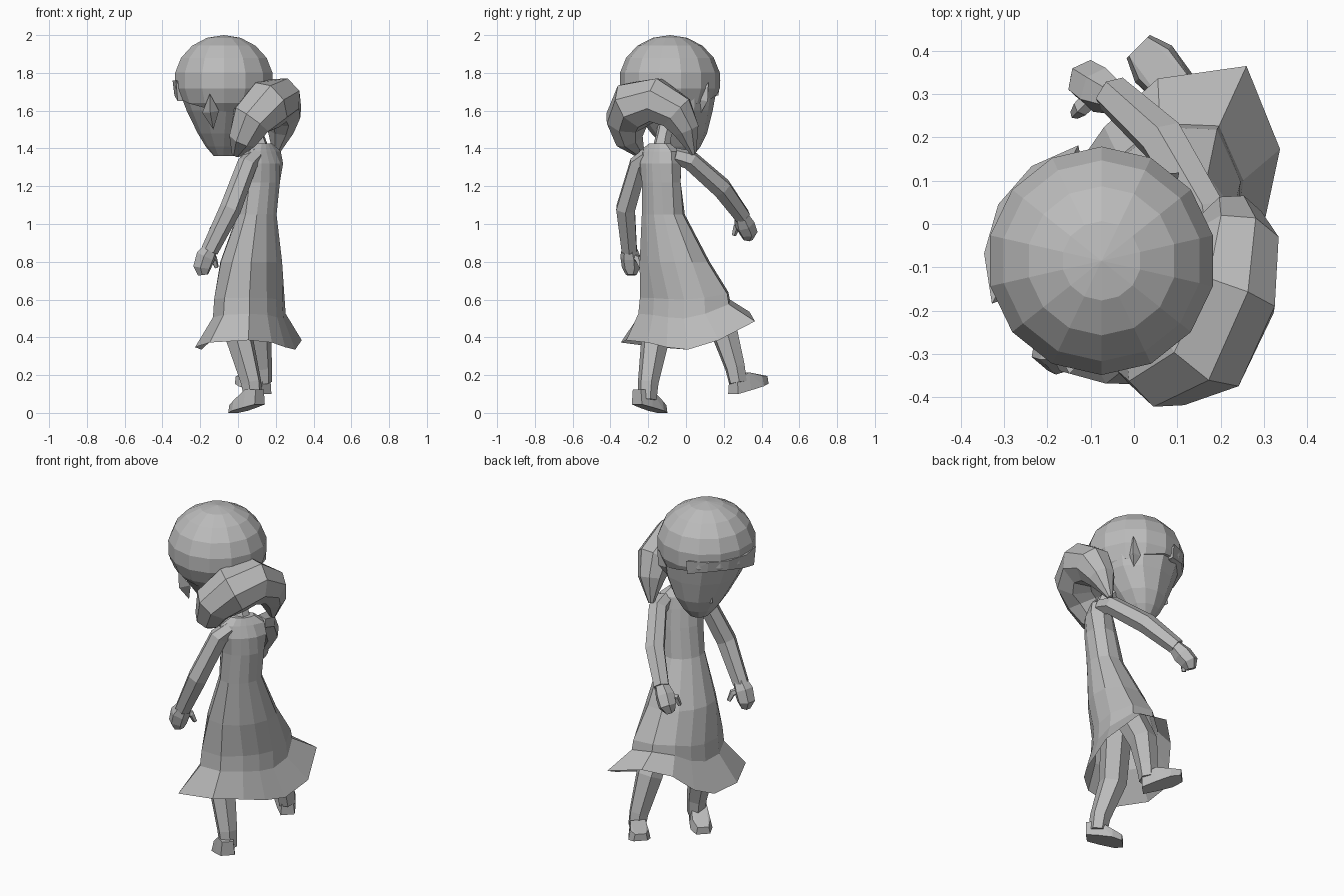
import bpy, bmesh, math
from mathutils import Vector

if "Cube" in bpy.data.objects:
    bpy.data.objects.remove(bpy.data.objects["Cube"])

clay = bpy.data.materials.new("plain_grey")
clay.use_nodes = True
GREY = (0.5, 0.5, 0.5, 1)
clay.diffuse_color = GREY
clay.node_tree.nodes["Principled BSDF"].inputs["Base Color"].default_value = GREY

# The figure walks diagonally: its own right-hand side, and up
SIDE = Vector((1, 1, 0)).normalized()
UP = Vector((0, 0, 1))


def finish(name, bm):
    bmesh.ops.recalc_face_normals(bm, faces=bm.faces)
    mesh = bpy.data.meshes.new(name)
    bm.to_mesh(mesh)
    bm.free()
    mesh.materials.append(clay)
    obj = bpy.data.objects.new(name, mesh)
    bpy.context.collection.objects.link(obj)
    return obj


def skin(name, rings, cap_end=True):
    """Join rings of points into a flat-faced shell."""
    bm = bmesh.new()
    loops = [[bm.verts.new(p) for p in ring] for ring in rings]
    n = len(loops[0])
    for a, b in zip(loops, loops[1:]):
        for i in range(n):
            j = (i + 1) % n
            bm.faces.new((a[i], a[j], b[j], b[i]))
    bm.faces.new(loops[0])
    if cap_end:
        bm.faces.new(loops[-1])
    return finish(name, bm)


def tube(name, path, radii, sides=6):
    """Tapered limb along a bent path."""
    pts = [Vector(p) for p in path]
    normal, rings = SIDE, []
    for i, p in enumerate(pts):
        t = (pts[min(i + 1, len(pts) - 1)] - pts[max(i - 1, 0)]).normalized()
        normal = (normal - t * normal.dot(t)).normalized()
        other = t.cross(normal)
        angles = [math.tau * (k + 0.5) / sides for k in range(sides)]
        rings.append([p + radii[i] * (normal * math.cos(a) + other * math.sin(a))
                      for a in angles])
    return skin(name, rings)


def hull(name, points):
    bm = bmesh.new()
    for p in points:
        bm.verts.new(p)
    bmesh.ops.convex_hull(bm, input=bm.verts)
    return finish(name, bm)


# Dress: centre x, y, z, long radius, short radius, long axis angle, tilt of the ring
SECTIONS = [
    (0.125, -0.14, 1.425, 0.07, 0.04, 45, 0),
    (0.12, -0.14, 1.385, 0.14, 0.06, 45, 0),
    (0.125, -0.14, 1.32, 0.14, 0.08, 45, 0),
    (0.12, -0.13, 1.22, 0.12, 0.09, 45, 0),
    (0.10, -0.12, 1.05, 0.12, 0.10, 60, 0),
    (0.07, -0.06, 0.80, 0.20, 0.155, 60, 0),
    (0.06, -0.01, 0.60, 0.265, 0.165, 65, 0.2),
    (0.06, -0.01, 0.50, 0.275, 0.17, 65, 0.5),
    (0.055, 0.01, 0.335, 0.41, 0.225, 60, 1),
]
N = 12


def dress_ring(cx, cy, z, a, b, axis, tilt):
    ring = []
    for k in range(N):
        t = math.tau * k / N
        d = t - math.radians(axis)
        r = 1 / math.hypot(math.cos(d) / a, math.sin(d) / b)
        s = math.sin(t)
        lift = tilt * s * s * (0.2 if s > 0 else 0.05)
        ring.append((cx + r * math.cos(t), cy + r * s, z + lift))
    return ring


skin("dress", [dress_ring(*s) for s in SECTIONS], cap_end=False)
tube("neck", [(0.13, -0.14, 1.36), (0.10, -0.12, 1.46), (0.0, -0.09, 1.58)],
     [0.05, 0.042, 0.05])

# Arms and hands
ARMS = {
    "right": [(0.18, -0.06, 1.36), (0.17, 0.02, 1.34), (0.07, 0.19, 1.19), (-0.05, 0.30, 1.04)],
    "left": [(0.09, -0.20, 1.36), (0.05, -0.25, 1.32), (-0.04, -0.32, 1.08), (-0.15, -0.30, 0.86)],
}
HANDS = {
    "right": [(-0.04, 0.29, 1.05), (-0.08, 0.31, 1.00), (-0.11, 0.33, 0.955), (-0.125, 0.325, 0.92)],
    "left": [(-0.14, -0.30, 0.88), (-0.17, -0.295, 0.83), (-0.19, -0.29, 0.77), (-0.185, -0.29, 0.73)],
}
for name, path in ARMS.items():
    tube(name + "_arm", path, [0.045, 0.053, 0.057, 0.046])
    palm = HANDS[name]
    tube(name + "_hand", palm, [0.038, 0.054, 0.05, 0.028])
    inward = -SIDE if name == "right" else SIDE
    base = Vector(palm[1])
    tip = base + inward * 0.08 - UP * 0.06
    tube(name + "_thumb", [base, base + inward * 0.06 - UP * 0.015, tip],
         [0.022, 0.02, 0.012], 5)

# Legs
LEGS = {
    "right": [(0.10, 0.04, 0.72), (0.10, 0.20, 0.44), (0.125, 0.26, 0.24), (0.13, 0.275, 0.16)],
    "left": [(0.06, -0.07, 0.68), (0.01, -0.165, 0.38), (0.07, -0.20, 0.16), (0.08, -0.205, 0.07)],
}
for name, path in LEGS.items():
    tube(name + "_leg", path, [0.085, 0.076, 0.056, 0.05])


def foot(name, heel, toe):
    heel, toe = Vector(heel), Vector(toe)
    pts = []
    for t, half, height in ((0, 0.038, 0.08), (0.35, 0.052, 0.095),
                            (0.75, 0.06, 0.055), (1, 0.038, 0.04)):
        p = heel.lerp(toe, t)
        for s in (-1, 1):
            pts += [p + SIDE * s * half, p + SIDE * s * half * 0.8 + UP * height]
    hull(name, pts)


foot("right_foot", (0.15, 0.25, 0.10), (0.01, 0.41, 0.155))
foot("left_foot", (0.115, -0.26, 0.045), (-0.025, -0.125, 0.0))

# Head, turned a little to its left, with the chin swung to its right
HEAD = Vector((-0.075, -0.085, 1.76))
GAZE = Vector((-0.88, 0.48, 0)).normalized()
CHEEK = GAZE.cross(UP)


def at(f, s, z):
    return HEAD + GAZE * f + CHEEK * s + UP * (z - HEAD.z)


rings = []
for z, f, s, deep, wide in ((1.88, 0, 0, 0.21, 0.21), (1.74, 0, 0, 0.25, 0.253),
                            (1.60, 0, 0.02, 0.205, 0.21), (1.48, 0.02, 0.045, 0.14, 0.15),
                            (1.41, 0.03, 0.055, 0.095, 0.10), (1.36, 0.035, 0.06, 0.05, 0.055)):
    rings.append([at(f + deep * math.cos(math.tau * k / 12),
                     s + wide * math.sin(math.tau * k / 12), z) for k in range(12)])
skin("face", rings)
hull("nose", [at(0.12, 0.03, 1.46), at(0.12, 0.07, 1.46), at(0.175, 0.05, 1.48), at(0.16, 0.05, 1.55)])

# Hair cap, trimmed along a hairline that drops to the back and left
bm = bmesh.new()
bmesh.ops.create_uvsphere(bm, u_segments=14, v_segments=9, radius=1)
for v in bm.verts:
    v.co = HEAD + Vector((v.co.x * 0.268, v.co.y * 0.268, v.co.z * 0.24))
cut = bmesh.ops.bisect_plane(bm, geom=bm.verts[:] + bm.edges[:] + bm.faces[:],
                             plane_co=at(0, 0, 1.635),
                             plane_no=UP - GAZE * 0.25 - CHEEK * 0.1,
                             clear_inner=True)
rim = [e for e in cut["geom_cut"] if isinstance(e, bmesh.types.BMEdge)]
bmesh.ops.holes_fill(bm, edges=rim)
finish("hair_cap", bm)

# Pointed ears, the left one lower, and the fringe across the brow
for name, s, drop in (("right", 1, 0), ("left", -1, 0.06)):
    hull(name + "_ear", [at(-0.04, s * 0.19, 1.56 - drop), at(0.01, s * 0.22, 1.65 - drop),
                         at(-0.08, s * 0.20, 1.66 - drop), at(-0.06, s * 0.26, 1.65 - drop),
                         at(-0.06, s * 0.265, 1.75 - drop)])
fringe = []
for deg, low in ((-50, 1.65), (-25, 1.68), (0, 1.70), (25, 1.70), (50, 1.68)):
    a = math.radians(deg)
    for r, z in ((0.272, 1.76), (0.262, low), (0.2, low)):
        fringe.append(at(r * math.cos(a), r * math.sin(a), z))
hull("fringe", fringe)

# Swept tail of hair drooping at both ends
tube("hair_tail",
     [(-0.01, -0.24, 1.37), (0.025, -0.30, 1.45), (0.07, -0.315, 1.55), (0.155, -0.275, 1.63),
      (0.215, -0.16, 1.655), (0.235, -0.05, 1.59), (0.225, 0.0, 1.50), (0.20, 0.04, 1.37)],
     [0.025, 0.08, 0.115, 0.135, 0.125, 0.105, 0.075, 0.015], 8)
tube("hair_tie", [(0.02, -0.12, 1.68), (0.16, -0.17, 1.66)], [0.09, 0.06])
